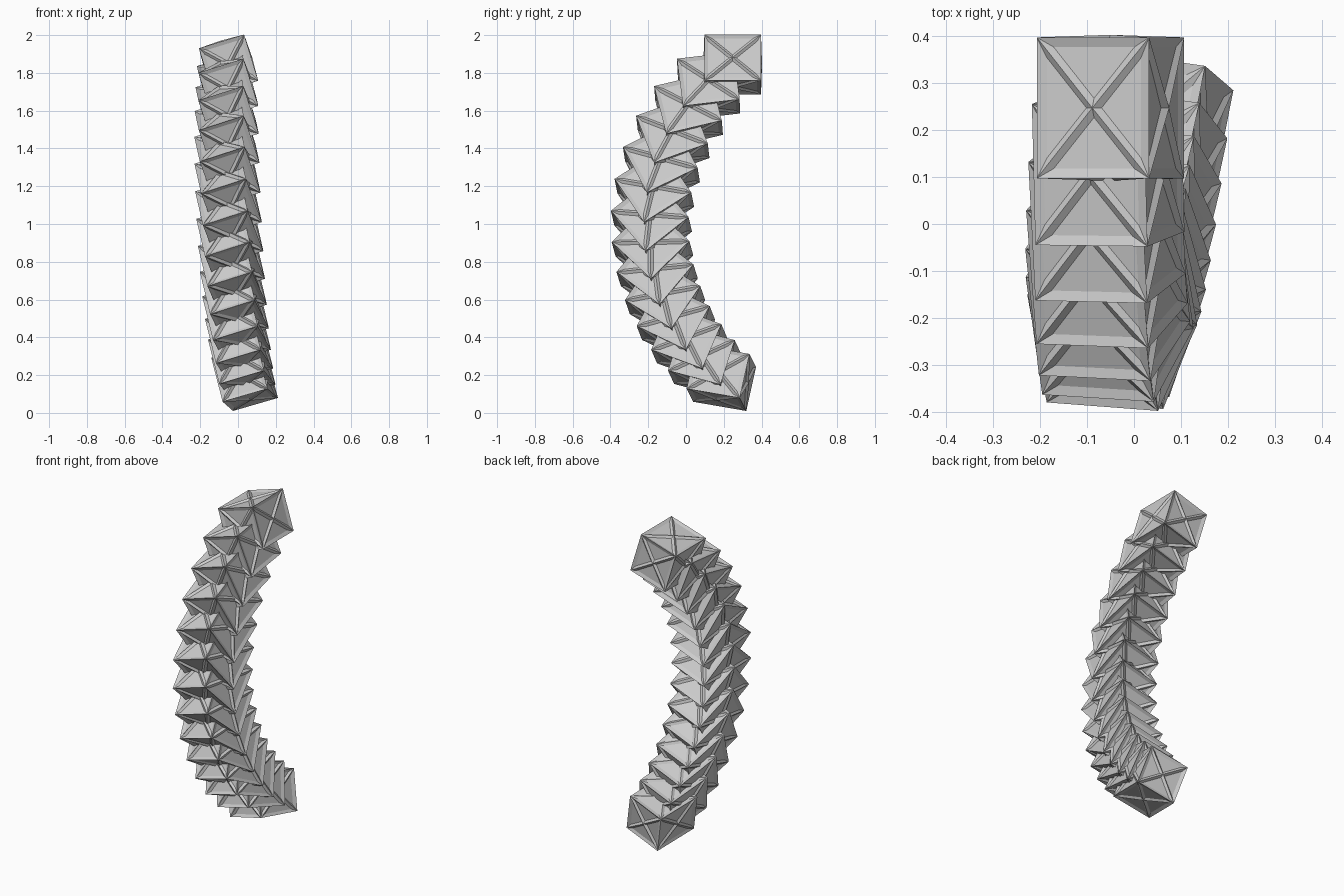
import bpy, bmesh, math
from mathutils import Vector, Matrix

if "Cube" in bpy.data.objects:
    bpy.data.objects.remove(bpy.data.objects["Cube"])

STEPS = 13

# one cell: box with crossed faces, raised frame bars over thin panels
bm = bmesh.new()
box = Matrix.Diagonal((0.235, 0.285, 0.24, 1))
bmesh.ops.create_cube(bm, size=1, matrix=box)
bmesh.ops.poke(bm, faces=bm.faces[:])
bmesh.ops.wireframe(bm, faces=bm.faces[:], thickness=0.026, offset=0,
                    use_replace=True, use_boundary=True, use_even_offset=True)
bmesh.ops.recalc_face_normals(bm, faces=bm.faces[:])
bmesh.ops.create_cube(bm, size=1, matrix=box)
mesh = bpy.data.meshes.new("braced_cell")
bm.to_mesh(mesh)
bm.free()

# stack the cells along a bowed path, turning a little each step
axis = Vector((0.97, -0.06, 0.20)).normalized()
start = Matrix.Rotation(math.radians(-17), 3, 'Y')
R, half = 1.06, math.radians(51.5)
for i in range(STEPS + 1):
    s = i / STEPS
    t = s + 0.155 * s * (1 - s)          # spacing tightens towards the foot
    ang = half * (1 - 2 * t)
    pos = Vector((-0.05 - 0.07 * t + 0.155 * t * t,
                  -0.183 + R * (1 - math.cos(ang)) + 0.03 * (1 - 2 * t),
                  1.015 + R * math.sin(ang)))
    rot = Matrix.Rotation(math.radians(78) * t, 3, axis) @ start
    swell = 1 + 0.3 * t * (1 - t)
    size = Matrix.Diagonal((1, (1 - 0.18 * t) * swell, (1 + 0.14 * t) * swell, 1))
    ob = bpy.data.objects.new(f"braced_cell_{i + 1}", mesh)
    ob.matrix_world = Matrix.Translation(pos) @ rot.to_4x4() @ size
    bpy.context.collection.objects.link(ob)
